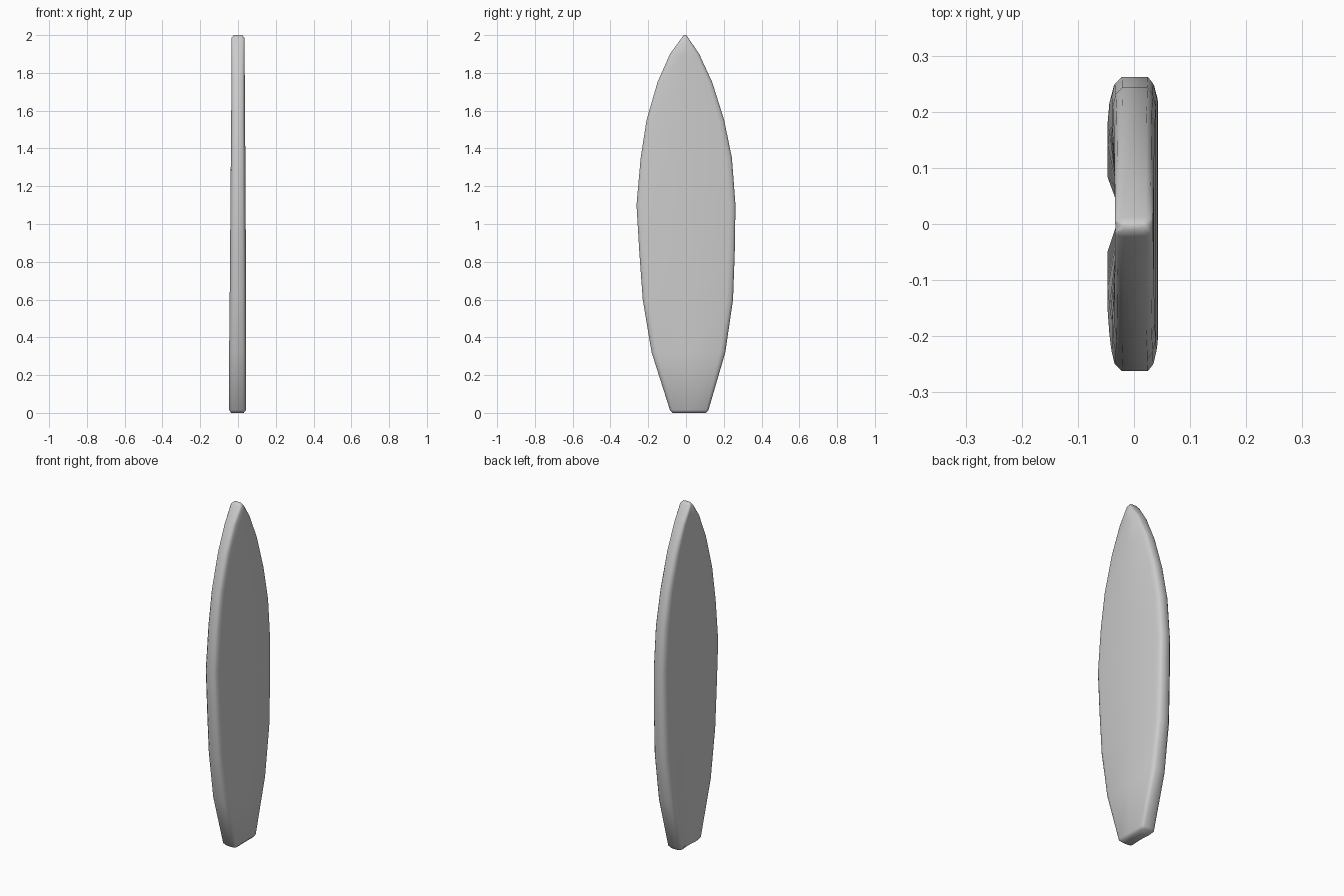
import bpy, bmesh

if "Cube" in bpy.data.objects:
    bpy.data.objects.remove(bpy.data.objects["Cube"])

# Stations along the board: z, left edge y, right edge y, back x, front x, rail bevel
STATIONS = [
    (0.000, -0.070, 0.106, -0.036, 0.030, 0.012),
    (0.015, -0.085, 0.119, -0.047, 0.042, 0.015),
    (0.32, -0.182, 0.208, -0.047, 0.043, 0.028),
    (0.60, -0.229, 0.249, -0.044, 0.043, 0.034),
    (0.85, -0.247, 0.258, -0.042, 0.042, 0.035),
    (1.10, -0.262, 0.262, -0.040, 0.040, 0.035),
    (1.35, -0.240, 0.243, -0.038, 0.039, 0.034),
    (1.55, -0.209, 0.202, -0.036, 0.037, 0.030),
    (1.75, -0.151, 0.139, -0.035, 0.036, 0.024),
    (1.90, -0.085, 0.070, -0.034, 0.035, 0.016),
    (1.985, -0.023, 0.012, -0.034, 0.034, 0.006),
    (2.000, -0.012, 0.001, -0.022, 0.022, 0.003),
]


def section(z, l, r, back, front, b):
    """Bevelled slab section with a shallow channel down the back."""
    w = r - l
    dip = max(back, -0.033)
    lerp = lambda t: l + b + (w - 2 * b) * t
    pts = [
        (front, l + b), (front, lerp(0.5)), (front, r - b),
        (front * 0.86, r - b * 0.35), (front * 0.62, r),
        (back * 0.55, r), (back * 0.86, r - b * 0.35),
        (back, r - b), (back, lerp(0.88)), (dip, lerp(0.66)),
        (dip, lerp(0.34)), (back, lerp(0.12)), (back, l + b),
        (back * 0.86, l + b * 0.35), (back * 0.55, l),
        (front * 0.62, l), (front * 0.86, l + b * 0.35),
    ]
    return [(x, y, z) for x, y in pts]


# Board: loft the sections from tail to nose
bm = bmesh.new()
rings = [[bm.verts.new(p) for p in section(*s)] for s in STATIONS]
n = len(rings[0])
for a, c in zip(rings, rings[1:]):
    for i in range(n):
        j = (i + 1) % n
        bm.faces.new((a[i], a[j], c[j], c[i]))
bm.faces.new(rings[0][::-1])
bm.faces.new(rings[-1])
bmesh.ops.recalc_face_normals(bm, faces=bm.faces)
mesh = bpy.data.meshes.new("surfboard")
bm.to_mesh(mesh)
bm.free()
board = bpy.data.objects.new("surfboard", mesh)
bpy.context.collection.objects.link(board)

# Soft rails
bpy.context.view_layer.objects.active = board
board.select_set(True)
bpy.ops.object.shade_smooth_by_angle(angle=1.0)
